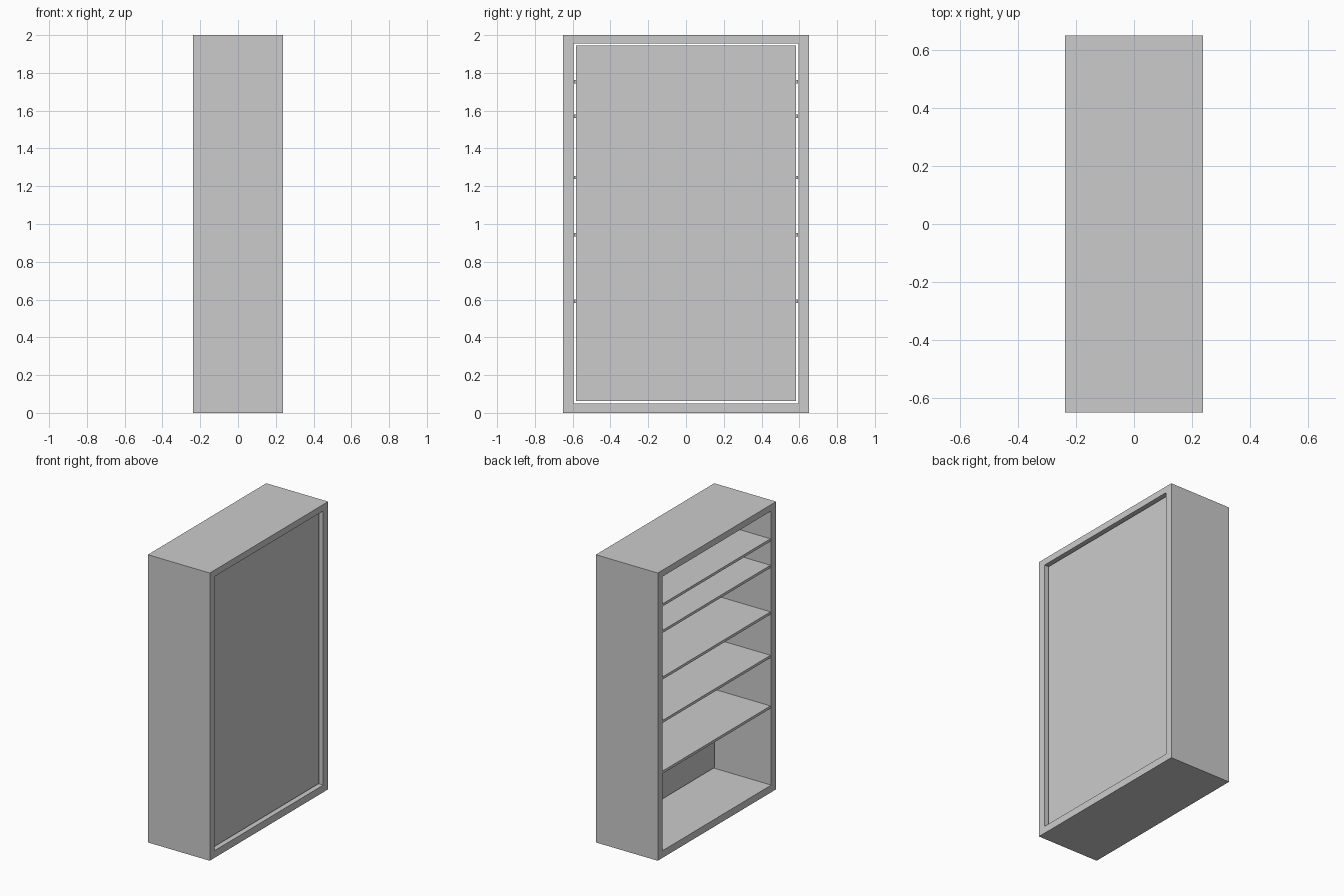
import bpy, bmesh, random
from mathutils import Vector

if "Cube" in bpy.data.objects:
    bpy.data.objects.remove(bpy.data.objects["Cube"])

random.seed(4)


def clip(bm, point, normal):
    """Remove everything on the normal's side of a plane and cap the cut."""
    if not bm.faces:
        return
    res = bmesh.ops.bisect_plane(bm, geom=bm.verts[:] + bm.edges[:] + bm.faces[:], dist=1e-6,
                                 plane_co=point, plane_no=normal, clear_outer=True)
    edges = [e for e in bm.edges if e.is_boundary]
    if edges:
        bmesh.ops.holes_fill(bm, edges=edges, sides=0)


def board(name, lo, hi, axis, seeds, chips=()):
    """Flat board cracked into Voronoi pieces (2D seeds) plus corner chips (2D lines).
    axis is the thickness direction."""
    u, v = [i for i in range(3) if i != axis]
    lo, hi = Vector(lo), Vector(hi)
    mid = (lo + hi) / 2

    def lift(p):
        w = mid.copy()
        w[u], w[v] = p
        return w

    # Chip planes, with normals facing away from the board's middle
    chip_planes = []
    for a, b in chips:
        a, b = lift(a), lift(b)
        d = b - a
        n = Vector((0, 0, 0))
        n[u], n[v] = -d[v], d[u]
        if n.dot(mid - a) > 0:
            n.negate()
        chip_planes.append((a, n.normalized()))

    pts = [lift(s) for s in seeds]
    pieces = [[((p + q) / 2, (q - p).normalized()) for q in pts if q is not p] + chip_planes
              for p in pts]
    pieces += [[(a, -n)] for a, n in chip_planes]

    mesh = bpy.data.meshes.new(name)
    total = bmesh.new()
    for planes in pieces:
        bm = bmesh.new()
        bmesh.ops.create_cube(bm, size=1)
        for vert in bm.verts:
            vert.co = mid + vert.co * (hi - lo)
        for point, normal in planes:
            clip(bm, point, normal)
        bmesh.ops.recalc_face_normals(bm, faces=bm.faces[:])
        part = bpy.data.meshes.new("piece")
        bm.to_mesh(part)
        bm.free()
        total.from_mesh(part)
        bpy.data.meshes.remove(part)
    total.to_mesh(mesh)
    total.free()
    bpy.context.collection.objects.link(bpy.data.objects.new(name, mesh))


def scatter(count):
    return [(random.uniform(-0.22, 0.18), random.uniform(-0.58, 0.58)) for _ in range(count)]


X, Y = 0.238, 0.65          # half depth, half width
IN = 0.596                  # inner face of the sides
Z0, Z1 = 0.05, 1.955        # top of base, underside of top

# Top and base boards
board("top_board", (-X, -Y, Z1), (X, Y, 2), 2,
      [(0.172, 0.732), (0.458, -0.853), (-0.832, -0.424), (-0.139, -1.118), (-0.383, -1.069)],
      [((-0.24, 0.595), (-0.2, 0.65)), ((0.11, 0.65), (0.235, 0.515))])
board("base_board", (-X, -Y, 0), (X, Y, Z0), 2, scatter(5))

# Upright sides
board("front_side", (-X, -Y, Z0), (X, -IN, Z1), 1,
      [(0.118, 1.587), (0.316, 0.406), (-0.121, 0.471)],
      [((-0.24, 1.32), (-0.06, 1.955))])
board("rear_side", (-X, IN, Z0), (X, Y, Z1), 1,
      [(-0.063, 1.14), (0.68, 0.576), (0.159, 0.217)],
      [((0.238, 1.65), (0.01, 1.95))])

# Back panel, set in with a narrow gap all round
board("back_panel", (0.19, -0.582, 0.062), (0.217, 0.582, 1.944), 0,
      [(0.18, 1.254), (-0.703, 1.943), (0.682, 1.942), (-0.486, 0.366), (0.198, 0.612)],
      [((0.19, 0.06), (0.58, 0.32))])

# Shelves
for i, z in enumerate((0.592, 0.944, 1.246, 1.57, 1.754)):
    board(f"shelf_{i + 1}", (-0.235, -0.592, z - 0.009), (0.188, 0.592, z + 0.009), 2, scatter(4))
